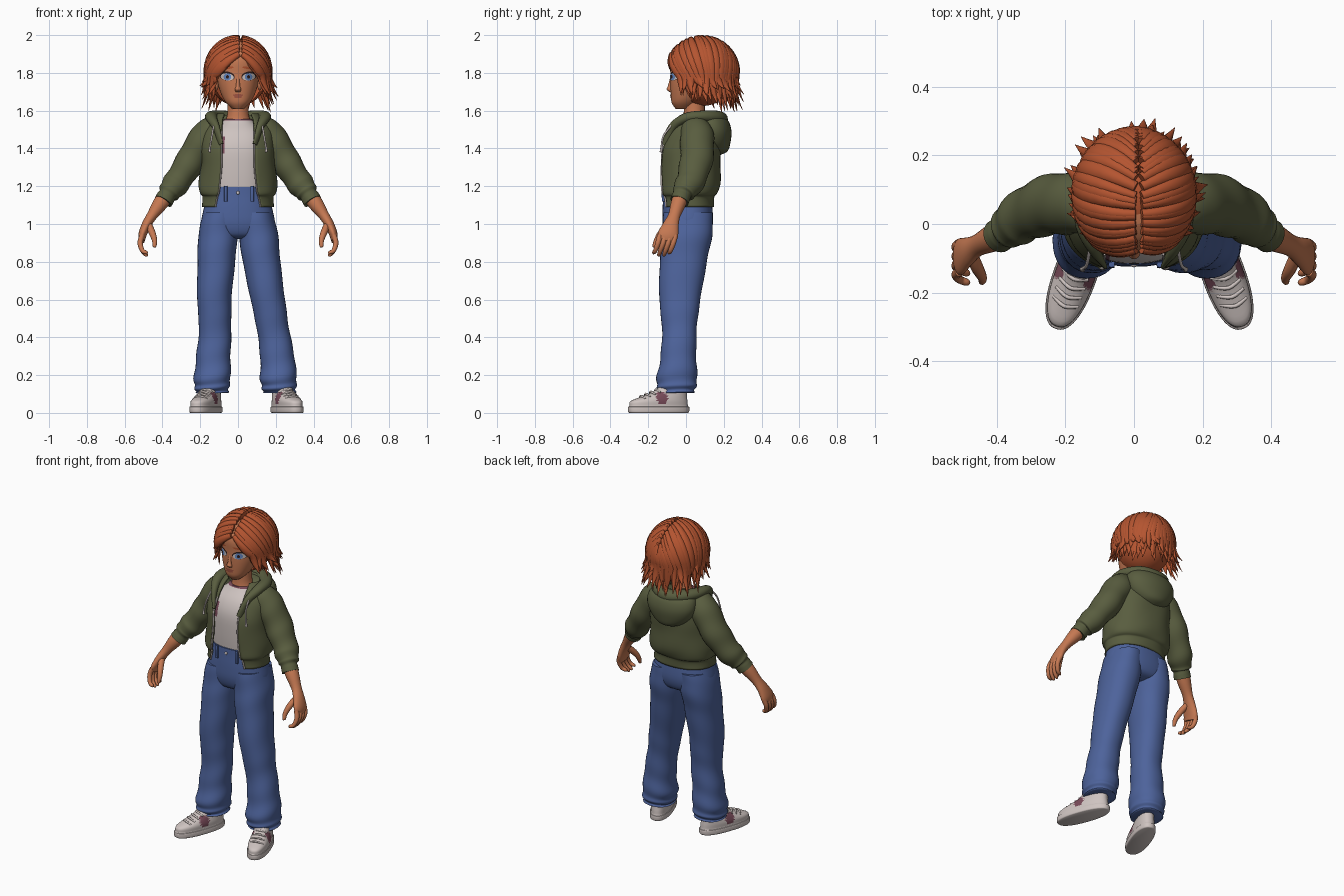
import bpy, bmesh, math, random
from mathutils import Vector
from mathutils.bvhtree import BVHTree

random.seed(4)
if "Cube" in bpy.data.objects:
    bpy.data.objects.remove(bpy.data.objects["Cube"])


def material(name, r, g, b):
    m = bpy.data.materials.new(name)
    m.use_nodes = True
    m.diffuse_color = (r, g, b, 1)
    node = m.node_tree.nodes["Principled BSDF"]
    node.inputs["Base Color"].default_value = (r, g, b, 1)
    node.inputs["Roughness"].default_value = 0.8
    return m


SKIN = material("warm skin", .56, .19, .085)
HAIR = material("copper hair", .46, .09, .03)
OLIVE = material("olive jacket", .10, .11, .05)
DENIM = material("blue denim", .075, .125, .33)
CREAM = material("off white", .62, .55, .53)
MAUVE = material("mauve", .19, .07, .10)
IRIS = material("eye blue", .13, .25, .55)
DARK = material("dark brown", .03, .012, .01)
LIP = material("lip", .36, .09, .055)
X, Y, Z = Vector((1, 0, 0)), Vector((0, 1, 0)), Vector((0, 0, 1))


# ---- Helpers: smooth stations, swept rings, mesh objects ----
def smooth(rows, steps=4):
    pts, out = [rows[0], *rows, rows[-1]], []
    for p, q, r, s in zip(pts, pts[1:], pts[2:], pts[3:]):
        for k in range(steps):
            t = k / steps
            out.append(tuple(.5 * (2*b + (c-a)*t + (2*a-5*b+4*c-d)*t*t + (3*b-a-3*c+d)*t**3)
                             for a, b, c, d in zip(p, q, r, s)))
    return out + [tuple(rows[-1])]


def squash(v, power):
    return math.copysign(abs(v) ** (2 / power), v)


def sweep(rows, sides=24, power=2.0, ref=None, fold=None, steps=4):
    """Rows are x, y, z, half width, half depth and, for a sheet, the front gap angle."""
    rows = smooth(rows, steps) if steps > 1 else rows
    sheet = len(rows[0]) > 5
    verts, faces = [], []
    for i, row in enumerate(rows):
        p = Vector(row[:3])
        a_axis, b_axis = X, Y
        if ref:
            t = (Vector(rows[min(i+1, len(rows)-1)][:3]) - Vector(rows[max(i-1, 0)][:3])).normalized()
            n = ref(p) if callable(ref) else ref
            b_axis = (n - t * n.dot(t)).normalized()
            a_axis = b_axis.cross(t)
        gap = math.radians(row[5]) if sheet else 0
        for k in range(sides):
            ang = -math.pi/2 + gap + (math.tau - 2*gap) * k / (sides - sheet)
            f = fold(i / (len(rows)-1), ang) if fold else 1
            verts.append(p + a_axis * row[3] * f * squash(math.cos(ang), power)
                         + b_axis * row[4] * f * squash(math.sin(ang), power))
    for i in range(len(rows) - 1):
        for k in range(sides - sheet):
            j = (k + 1) % sides
            faces.append((i*sides+k, i*sides+j, (i+1)*sides+j, (i+1)*sides+k))
    if not sheet:
        faces += [tuple(range(sides)), tuple(range(len(verts)-sides, len(verts)))]
    return verts, faces


def build(name, parts, mats, rule=None, angle=50, front=False):
    verts, faces = [], []
    for v, f in parts:
        faces += [tuple(i + len(verts) for i in face) for face in f]
        verts += v
    mesh = bpy.data.meshes.new(name)
    mesh.from_pydata(verts, [], faces)
    bm = bmesh.new()
    bm.from_mesh(mesh)
    bmesh.ops.recalc_face_normals(bm, faces=bm.faces)
    for f in bm.faces:
        if rule:
            f.material_index = rule(f.calc_center_median())
        if front and f.normal.y > 0:
            f.normal_flip()
    bm.to_mesh(mesh)
    bm.free()
    for m in mats:
        mesh.materials.append(m)
    mesh.shade_smooth()
    mesh.set_sharp_from_angle(angle=math.radians(angle))
    ob = bpy.data.objects.new(name, mesh)
    bpy.context.collection.objects.link(ob)
    return ob


def ball(center, radii):
    rows = []
    for i in range(17):
        a = math.pi * (i + .02) / 16.04
        s = math.sin(a)
        rows.append((center[0], center[1], center[2] - radii[2] * math.cos(a), radii[0] * s, radii[1] * s))
    return sweep(rows, steps=1, sides=32)


def span(z, half, front, back, *gap):
    return (0, (front + back) / 2, z, half, (back - front) / 2, *gap)


def flip(rows, s):
    return [(s * r[0], *r[1:]) for r in rows]


# ---- Head, neck, ears and nose ----
head_part = sweep([span(1.61, .03, -.055, .02), span(1.64, .062, -.075, .06), span(1.68, .086, -.08, .11),
                   span(1.74, .106, -.083, .16), span(1.8, .113, -.083, .19), span(1.87, .114, -.083, .2),
                   span(1.93, .095, -.05, .18), span(1.965, .04, .0, .12)], sides=40, power=2.2)
build("head", [head_part], [SKIN])
build("neck", [sweep([span(1.48, .1, -.05, .13), span(1.54, .07, -.02, .11), span(1.59, .056, -.012, .1),
                      span(1.68, .056, -.01, .1)])], [SKIN])
build("ears", [ball((s * .115, .03, 1.745), (.014, .024, .038)) for s in (-1, 1)], [SKIN])
build("nose", [sweep([(0, -.076, 1.775, .008, .008), (0, -.084, 1.73, .011, .012),
                      (0, -.086, 1.712, .017, .016), (0, -.078, 1.698, .012, .008)], sides=16)], [SKIN])

# ---- Face plates laid on the head ----
face_tree = BVHTree.FromPolygons(*head_part)


def plate(x, z, rx, rz, lift, tilt=0):
    n, verts, faces = 24, [], []
    for ring in range(5):
        for k in range(n):
            a, r = math.tau * k / n, 1 - ring * .24
            u, v = rx * r * math.cos(a), rz * r * math.sin(a)
            px, pz = x + u * math.cos(tilt) - v * math.sin(tilt), z + u * math.sin(tilt) + v * math.cos(tilt)
            hit = face_tree.ray_cast(Vector((px, -1, pz)), Y)[0]
            verts.append(Vector((px, (hit.y if hit else 0) - lift, pz)))
    for ring in range(4):
        for k in range(n):
            j = (k + 1) % n
            faces.append((ring*n+k, ring*n+j, ring*n+n+j, ring*n+n+k))
    return verts, faces + [tuple(range(4 * n, 5 * n))]


def face_pair(name, mat, x, *rest, tilt=0):
    build(name, [plate(s * x, *rest, s * tilt) for s in (-1, 1)], [mat], front=True)


face_pair("eyelashes", DARK, .058, 1.783, .041, .024, .002, tilt=.15)
face_pair("eye_whites", CREAM, .057, 1.779, .035, .019, .004, tilt=.12)
face_pair("irises", IRIS, .056, 1.779, .02, .019, .006)
face_pair("pupils", DARK, .056, 1.779, .008, .009, .008)
face_pair("eyebrows", HAIR, .056, 1.826, .034, .006, .004, tilt=-.12)
build("lips", [plate(0, 1.682, .028, .006, .004), plate(0, 1.673, .022, .007, .005)], [LIP], front=True)

# ---- Hair: cap with an open face, then layered strands from the parting ----
CROWN, SIZE = Vector((0, .085, 1.8)), Vector((.17, .185, .185))
cap_v, cap_f = ball(CROWN, SIZE * .95)
cap_f = [f for f in cap_f if not any(cap_v[i].y < .0 and cap_v[i].z < 1.88 for i in f)]
build("hair_cap", [(cap_v, cap_f)], [HAIR])


def outward(p):
    return (p - CROWN).normalized()


def strand(s, u, scale, tip, width):
    root, phi = math.radians(-58 + 130 * u), math.radians(50 + 130 * u)
    start = Vector((s * .05 + .08, math.sin(root), math.cos(root))).normalized()
    end = Vector((s * math.sin(phi), -math.cos(phi), -.08)).normalized()
    flare, sway, rows = random.uniform(-.005, .045), random.uniform(-.03, .03), []
    for k in range(15):
        t = k / 14
        d = start.slerp(end, min(t / .62, 1))
        p = CROWN + d * SIZE * scale
        drop = max(0, (t - .62) / .38)
        p += Vector((d.x * flare, d.y * flare + .02 * (1 - u), 0)) * drop ** 2
        p += Vector((-d.y, d.x, 0)) * sway * drop + Z * (tip - CROWN.z) * drop
        w = width * min(1, .5 + t * 1.5) * (1 - t ** 4) + .001
        rows.append((*p, w, .016 * (1 - t ** 3) + .001))
    return sweep(rows, sides=8, ref=outward, steps=1)


strands = []
for scale, low, high, count in ((1, 1.64, 1.72, 17), (.92, 1.6, 1.65, 15), (1.0, 1.67, 1.75, 11)):
    for i in range(count):
        for s in (-1, 1):
            u = i / (count - 1)
            strands.append(strand(s, u, scale, random.uniform(low, high) + .05 * (1 - u) ** 3,
                                  random.uniform(.022, .03)))
build("hair_strands", strands, [HAIR], angle=70)

# ---- Shirt and open jacket ----
build("shirt", [sweep([span(1.17, .15, -.108, .12), span(1.28, .155, -.115, .13), span(1.4, .16, -.113, .14),
                       span(1.48, .145, -.085, .14), span(1.535, .09, -.04, .12), span(1.555, .07, -.024, .11)],
                      sides=48, power=2.4)], [CREAM, MAUVE],
      lambda c: int(c.x < -.065 and c.y < 0 and 1.36 < c.z < 1.47 or c.z > 1.546))
jacket_rows = [span(1.09, .182, -.122, .14, 38), span(1.145, .18, -.125, .142, 34), span(1.165, .196, -.132, .16, 28),
               span(1.22, .2, -.135, .175, 25), span(1.32, .188, -.133, .175, 24), span(1.41, .19, -.125, .18, 24),
               span(1.49, .18, -.09, .175, 25), span(1.545, .14, -.045, .155, 32), span(1.58, .1, -.01, .14, 44)]
jacket = build("jacket_body", [sweep(jacket_rows, sides=56, power=2.3,
               fold=lambda u, a: 1 + .012 * math.sin(20 * u + 3 * math.sin(2 * a)))], [OLIVE])
cloth = jacket.modifiers.new("cloth", "SOLIDIFY")
cloth.thickness, cloth.offset = .014, 0
zips = []
for s in (-1, 1):
    edge = []
    for r in jacket_rows[:7]:
        a = math.radians(r[5] - 90)
        edge.append((s * r[3] * squash(math.cos(a), 2.3), r[1] + r[4] * squash(math.sin(a), 2.3) - .006,
                     r[2], .004, .006))
    zips.append(sweep(edge, sides=8, ref=Y))
build("zip_edges", zips, [CREAM])

# Hood: rolled collar and the bag hanging behind
half = [(.09, -.115, 1.42, .008, .02), (.115, -.075, 1.51, .018, .022), (.14, -.005, 1.56, .03, .026),
        (.135, .08, 1.57, .035, .03), (.08, .155, 1.565, .04, .036)]
build("hood_collar", [sweep(half + [(0, .18, 1.555, .042, .04)] + flip(half[::-1], -1), ref=Z, sides=16)], [OLIVE])
build("hood_bag", [sweep([(0, .15, 1.365, .03, .03), (0, .15, 1.385, .085, .07), (0, .147, 1.43, .135, .088),
                          (0, .143, 1.49, .16, .098), (0, .135, 1.545, .15, .09), (0, .13, 1.575, .11, .06)],
                         sides=32)], [OLIVE])
cord = [(.128, -.07, 1.53, .005, .005), (.137, -.117, 1.47, .005, .005), (.148, -.13, 1.41, .005, .005),
        (.15, -.132, 1.38, .008, .008)]
build("drawstrings", [sweep(flip(cord, s), ref=Y, sides=8) for s in (-1, 1)], [CREAM])


# ---- Sleeves, forearms and hands ----
def sleeve_fold(u, a):
    return 1 + (.02 + .05 * u) * math.sin(34 * u + 1.2 * math.sin(a)) * (u < .9)


for s, side in ((1, "left"), (-1, "right")):
    build(side + "_sleeve", [sweep(flip([
        (.1, .05, 1.52, .05, .06), (.145, .055, 1.49, .08, .085), (.205, .06, 1.41, .082, .09),
        (.265, .05, 1.31, .076, .085), (.325, .02, 1.22, .07, .075), (.36, -.01, 1.175, .062, .064),
        (.372, -.02, 1.158, .05, .05), (.395, -.035, 1.12, .05, .05)], s), ref=Y, fold=sleeve_fold, steps=6)], [OLIVE])
    build(side + "_forearm", [sweep(flip([
        (.36, -.01, 1.18, .042, .042), (.41, -.04, 1.11, .04, .04), (.455, -.062, 1.045, .028, .032),
        (.485, -.08, .995, .025, .042), (.505, -.095, .945, .022, .054), (.51, -.105, .91, .016, .046)], s),
        ref=Y)], [SKIN])
    fingers = []
    for i in range(4):
        y, tip = -.138 + .027 * i, .83 + .012 * abs(i - 1.5)
        fingers.append(sweep(flip([
            (.508, y, .94, .014, .015), (.518, y - .01, .9, .014, .014), (.507, y - .024, .86, .012, .012),
            (.486, y - .032, tip, .01, .01), (.482, y - .033, tip - .008, .003, .003)], s), ref=Y, sides=12))
    fingers.append(sweep(flip([
        (.475, -.085, 1.0, .018, .02), (.455, -.13, .955, .018, .018), (.442, -.155, .915, .014, .014),
        (.442, -.168, .882, .01, .01), (.443, -.17, .876, .003, .003)], s), ref=Y, sides=12))
    build(side + "_fingers", fingers, [SKIN])


# ---- Jeans ----
def denim_fold(u, a):
    return 1 + (.01 + .055 * u ** 3) * math.sin(46 * u + 1.5 * math.sin(a + 1)) + .012 * math.sin(14 * u + 2 * a)


build("jeans_hips", [sweep([span(1.195, .16, -.118, .125), span(1.15, .165, -.12, .13), span(1.08, .182, -.124, .14),
                            span(1.0, .195, -.122, .142), span(.94, .17, -.1, .12), span(.92, .1, -.05, .07)],
                           sides=40, power=2.3)], [DENIM])
#        height, left x, right x, half width, front, back
legs = [(1.06, .095, .095, .088, -.12, .14), (.95, .108, .105, .102, -.128, .142), (.8, .125, .115, .1, -.138, .11),
        (.6, .158, .125, .092, -.14, .075), (.45, .184, .121, .085, -.128, .058), (.3, .208, .13, .09, -.135, .055),
        (.18, .214, .137, .098, -.155, .058), (.13, .218, .138, .09, -.15, .05), (.105, .218, .138, .085, -.14, .04)]
for s, side in ((1, "left"), (-1, "right")):
    rows = [(s * (l if s > 0 else r), (f + b) / 2, z, w, (b - f) / 2) for z, l, r, w, f, b in legs]
    build(side + "_trouser_leg", [sweep(rows, sides=36, power=2.2, fold=denim_fold, steps=8)], [DENIM])
build("belt_loops", [sweep([(x, -.119, 1.12, .009, .008), (x, -.121, 1.16, .009, .008), (x, -.118, 1.2, .009, .008)],
                           sides=8, power=4) for x in (-.065, .075)], [DENIM])
build("jeans_button", [ball((0, -.12, 1.165), (.009, .006, .009))], [CREAM])


# ---- Shoes: one local profile, turned outwards ----
def patch(c):
    return int(abs(c.x) > .025 and c.z > .04 and c.y ** 2 + (c.z - .078) ** 2 < .034 ** 2)


for s, side, x in ((1, "left", .26), (-1, "right", -.17)):
    shoe = build(side + "_shoe", [sweep([
        (0, 0, 0, .058, .162), (0, 0, .006, .063, .169), (0, 0, .03, .063, .17), (0, 0, .036, .058, .163),
        (0, .002, .062, .058, .158), (0, .03, .085, .053, .127), (0, .062, .11, .047, .095),
        (0, .088, .15, .045, .068)], sides=64, power=2.35)], [CREAM, MAUVE], patch, angle=35)
    laces = []
    for i in range(4):
        y, z = -.1 + .028 * i, .087 + .011 * i
        laces.append(sweep([(-.04, y + .018, z - .012, .005, .005), (0, y, z + .003, .006, .006),
                            (.04, y + .012, z - .012, .005, .005)], ref=Z, sides=8))
    for ob in (shoe, build(side + "_laces", laces, [CREAM])):
        ob.location = (x, -.145, 0)
        ob.rotation_euler.z = s * math.radians(20)
